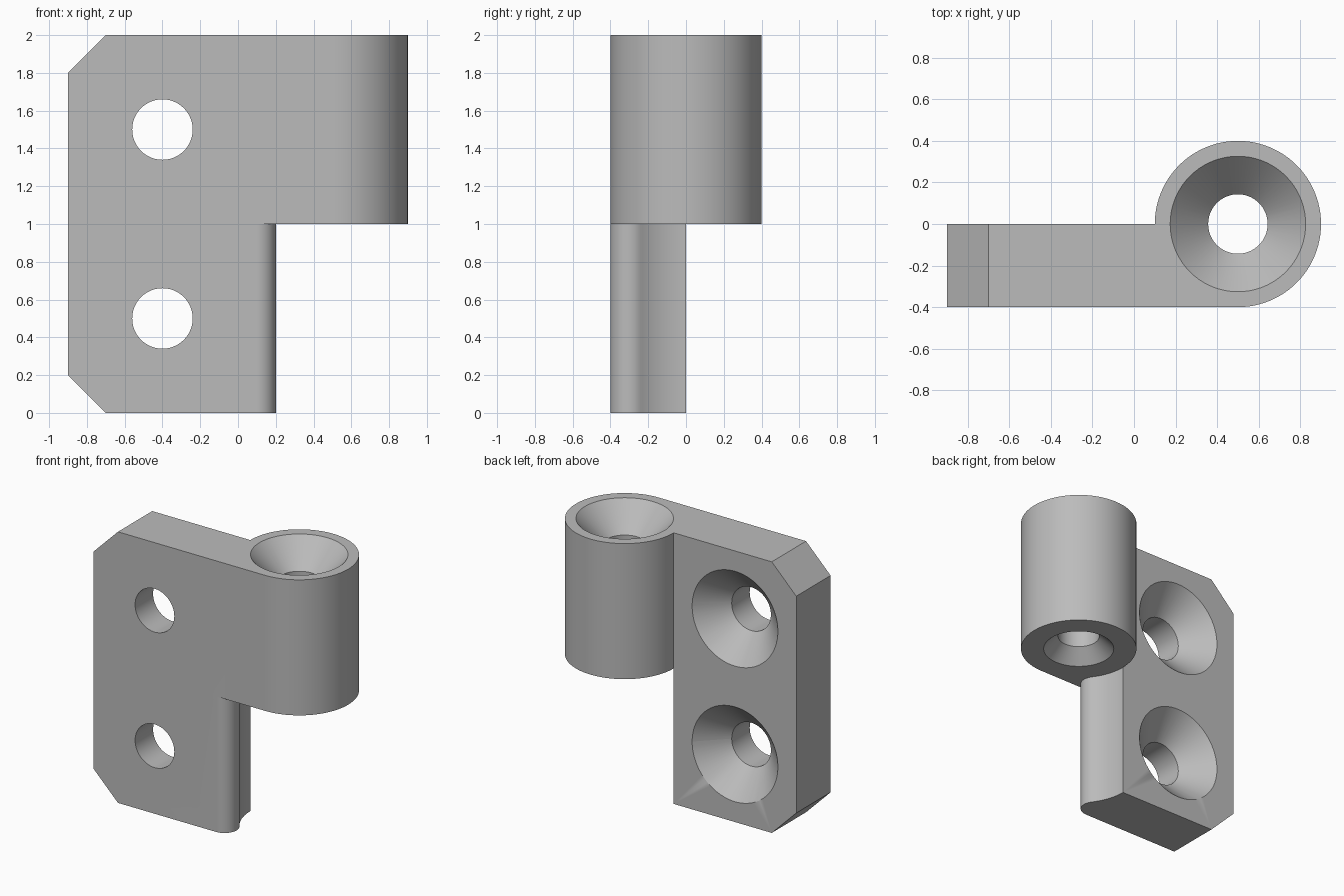
import bpy, bmesh
from math import radians, sin, cos, atan2
from mathutils import Matrix, Vector

cube = bpy.data.objects.get("Cube")
if cube:
    bpy.data.objects.remove(cube, do_unlink=True)

steel = bpy.data.materials.new("plain_grey")
steel.use_nodes = True
grey = (0.5, 0.5, 0.5, 1)
steel.diffuse_color = grey
steel.node_tree.nodes["Principled BSDF"].inputs["Base Color"].default_value = grey

PIN = (0.5, 0.0)      # hinge axis
R = 0.4               # barrel radius, also plate thickness


def arc(centre, radius, start, end, steps):
    """Points along an arc, angles in degrees."""
    angles = [radians(start + (end - start) * i / steps) for i in range(steps + 1)]
    return [(centre[0] + radius * cos(a), centre[1] + radius * sin(a)) for a in angles]


def finish(bm, name):
    bmesh.ops.recalc_face_normals(bm, faces=bm.faces)
    mesh = bpy.data.meshes.new(name)
    bm.to_mesh(mesh)
    bm.free()
    mesh.materials.append(steel)
    obj = bpy.data.objects.new(name, mesh)
    bpy.context.collection.objects.link(obj)
    return obj


def prism(points, z0, z1):
    """Extrude an outline upwards."""
    bm = bmesh.new()
    face = bm.faces.new([bm.verts.new((x, y, z0)) for x, y in points])
    top = bmesh.ops.extrude_face_region(bm, geom=[face])["geom"]
    verts = [v for v in top if isinstance(v, bmesh.types.BMVert)]
    bmesh.ops.translate(bm, verts=verts, vec=(0, 0, z1 - z0))
    return bm


def lathe(name, profile, matrix, sides=72):
    """Solid of revolution from (radius, height) pairs."""
    bm = bmesh.new()
    rings = [[bm.verts.new((x, y, h)) for x, y in arc((0, 0), r, 0, 360, sides)[:-1]]
             for r, h in profile]
    for low, high in zip(rings, rings[1:]):
        for i in range(sides):
            j = (i + 1) % sides
            bm.faces.new((low[i], low[j], high[j], high[i]))
    bm.faces.new(rings[0])
    bm.faces.new(rings[-1])
    bm.transform(matrix)
    return finish(bm, name)


# Leaf plate running into the round barrel
outline = [(-0.9, 0), (-0.9, -R)] + arc(PIN, R, -90, 180, 72)
bm = prism(outline, 0, 2)
corners = [e for e in bm.edges
           if all(v.co.x < -0.89 for v in e.verts)
           and abs(e.verts[0].co.z - e.verts[1].co.z) < 0.01]
bmesh.ops.bevel(bm, geom=corners, offset=0.2, segments=1, affect='EDGES')
hinge = finish(bm, "hinge_leaf")

# Clearance under the barrel: rounded nose, then a hollow matching the barrel
nose = (0.1, -0.3)
touch = atan2(PIN[1] - nose[1], PIN[0] - nose[0]) * 180 / radians(180)
gap = [(0.1, -0.6)] + arc(nose, 0.1, -90, touch, 16)
gap += arc(PIN, R, 180 + touch, 180, 16)[1:]
gap += [(0.1, 0.6), (1.1, 0.6), (1.1, -0.6)]
cutters = [finish(prism(gap, -0.2, 1), "clearance_cutter")]

# Pin bore, countersunk at both ends
bore = [(0.343, 0.9), (0.243, 1), (0.143, 1.1), (0.143, 1.81), (0.326, 2), (0.422, 2.1)]
cutters.append(lathe("pin_bore_cutter", bore, Matrix.Translation((*PIN, 0))))

# Screw holes, countersunk from the back
screw = [(0.16, -0.5), (0.16, -0.19), (0.35, 0), (0.45, 0.1)]
for z in (0.5, 1.5):
    place = Matrix.Translation((-0.4, 0, z)) @ Matrix.Rotation(radians(-90), 4, 'X')
    cutters.append(lathe("screw_hole_cutter", screw, place))

# Apply the cuts
bpy.ops.object.select_all(action='DESELECT')
bpy.context.view_layer.objects.active = hinge
hinge.select_set(True)
for cutter in cutters:
    cutter.hide_render = True
    mod = hinge.modifiers.new("cut", 'BOOLEAN')
    mod.operation = 'DIFFERENCE'
    mod.solver = 'EXACT'
    mod.object = cutter
    bpy.ops.object.modifier_apply(modifier=mod.name)
    bpy.data.objects.remove(cutter, do_unlink=True)

bpy.ops.object.shade_smooth_by_angle(angle=radians(30))
